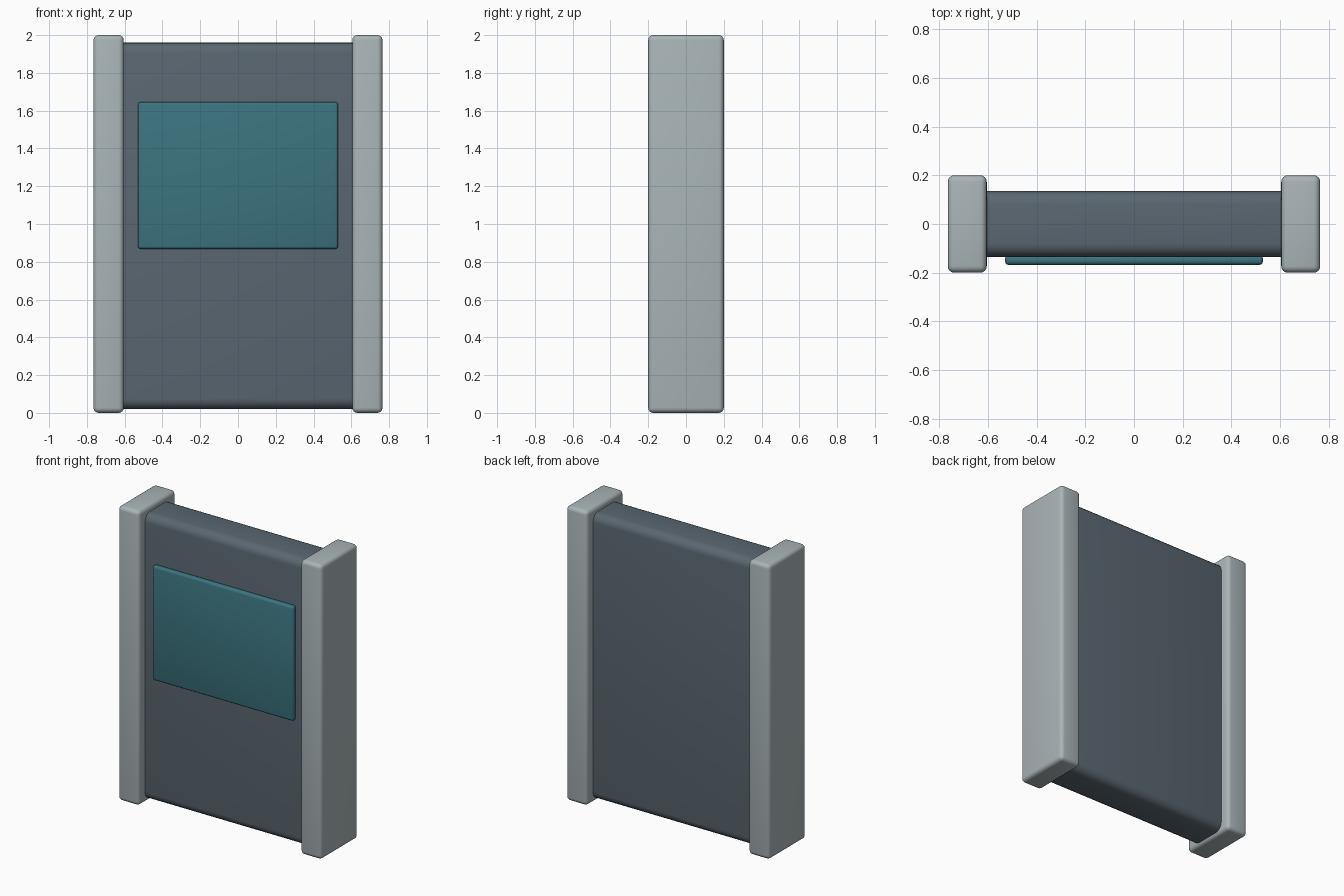
import bpy

if "Cube" in bpy.data.objects:
    bpy.data.objects.remove(bpy.data.objects["Cube"])


def make_material(name, rgb):
    mat = bpy.data.materials.new(name)
    mat.diffuse_color = (*rgb, 1.0)
    mat.use_nodes = True
    mat.node_tree.nodes["Principled BSDF"].inputs["Base Color"].default_value = mat.diffuse_color
    return mat


def rounded_box(name, low, high, radius, segments, mat):
    """Box between two corners with evenly rounded edges."""
    centre = [(a + b) / 2 for a, b in zip(low, high)]
    size = [b - a for a, b in zip(low, high)]
    bpy.ops.mesh.primitive_cube_add(size=1, location=centre)
    obj = bpy.context.object
    obj.name = name
    obj.scale = size
    bpy.ops.object.transform_apply(location=False, rotation=False, scale=True)
    bevel = obj.modifiers.new("rounded_edges", 'BEVEL')
    bevel.width = radius
    bevel.segments = segments
    bpy.ops.object.modifier_apply(modifier=bevel.name)
    obj.data.materials.append(mat)
    bpy.ops.object.shade_smooth_by_angle()
    return obj


post_grey = make_material("light_grey", (0.40, 0.46, 0.48))
slate = make_material("slate_grey", (0.102, 0.135, 0.165))
teal = make_material("teal", (0.045, 0.175, 0.215))

# Main panel, its ends tucked inside the side posts
rounded_box("panel", (-0.67, -0.135, 0.02), (0.67, 0.135, 1.96), 0.055, 5, slate)

# Side posts
for side, name in ((-1, "left_post"), (1, "right_post")):
    x = side * 0.685
    rounded_box(name, (x - 0.08, -0.2, 0), (x + 0.08, 0.2, 2), 0.027, 4, post_grey)

# Raised screen on the front
rounded_box("screen", (-0.53, -0.168, 0.868), (0.53, -0.128, 1.645), 0.015, 3, teal)
